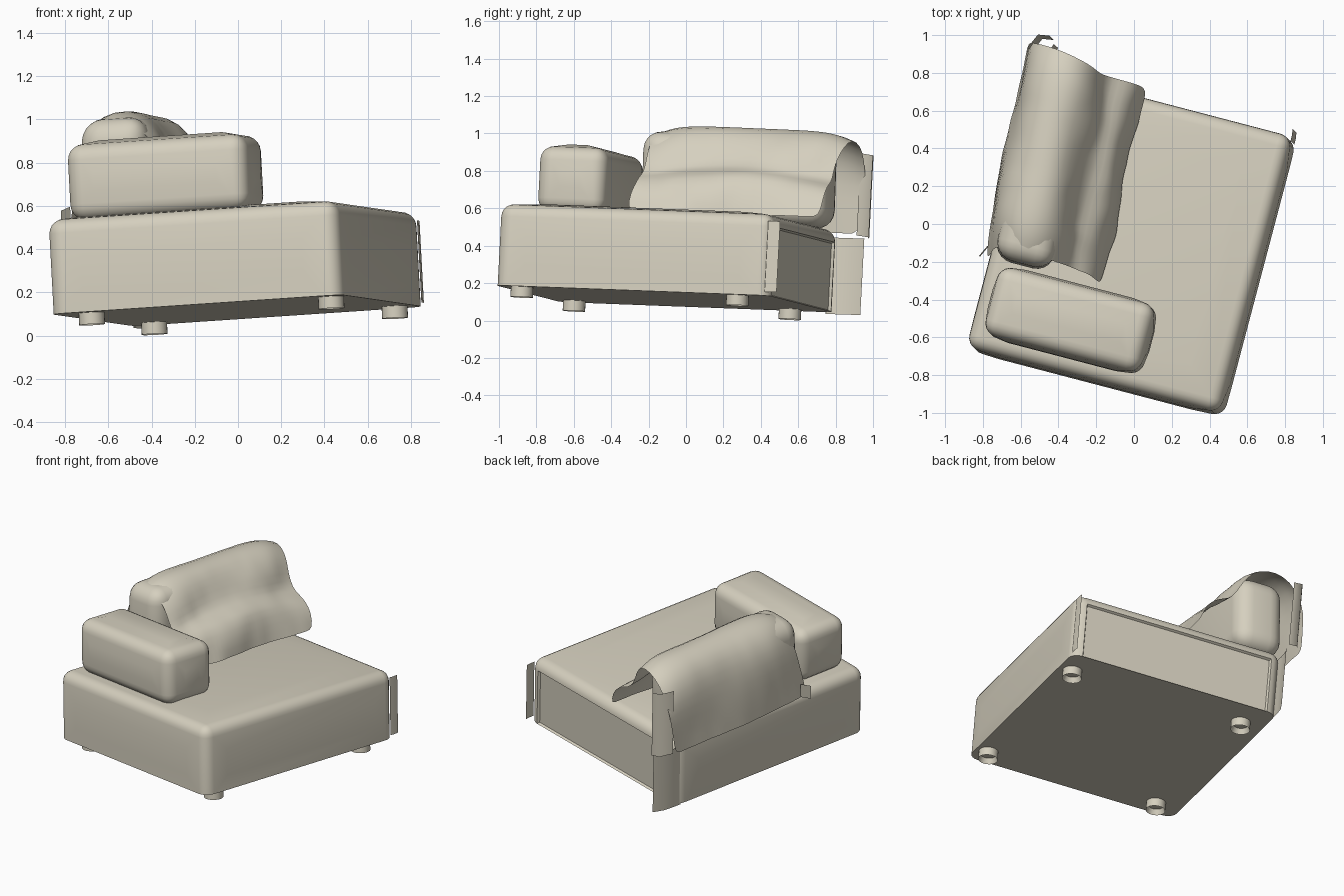
import bpy, bmesh, math, random
from mathutils import Vector, Matrix

if "Cube" in bpy.data.objects:
    bpy.data.objects.remove(bpy.data.objects["Cube"])

random.seed(3)
cloth = bpy.data.materials.new("beige fabric")
cloth.diffuse_color = (0.67, 0.63, 0.52, 1)
cloth.use_nodes = True
cloth.node_tree.nodes["Principled BSDF"].inputs["Base Color"].default_value = cloth.diffuse_color

# The whole seat is turned and slightly tilted: local u (width), v (depth), w (height)
U = Vector((0.967, -0.253, 0.065)).normalized()
V = Vector((0.253, 0.967, -0.037)).normalized()
W = U.cross(V).normalized()
V = W.cross(U)
FRAME = Matrix.Translation((-0.01, -0.10, 0.115)) @ Matrix((U, V, W)).transposed().to_4x4()


def finish(name, bm, angle=40, subdiv=0, keep_normals=False):
    if not keep_normals:
        bmesh.ops.recalc_face_normals(bm, faces=bm.faces[:])
    bm.transform(FRAME)
    me = bpy.data.meshes.new(name)
    bm.to_mesh(me)
    bm.free()
    ob = bpy.data.objects.new(name, me)
    bpy.context.collection.objects.link(ob)
    me.materials.append(cloth)
    if subdiv:
        m = ob.modifiers.new("smooth", 'SUBSURF')
        m.levels = m.render_levels = subdiv
    bpy.ops.object.select_all(action='DESELECT')
    bpy.context.view_layer.objects.active = ob
    ob.select_set(True)
    bpy.ops.object.shade_smooth_by_angle(angle=math.radians(angle))
    return ob


def soft_box(lo, hi, radius, flat_bottom=False, segments=5):
    bm = bmesh.new()
    bmesh.ops.create_cube(bm, size=1)
    lo, hi = Vector(lo), Vector(hi)
    for v in bm.verts:
        v.co = Vector([(lo[i] + hi[i]) / 2 + v.co[i] * (hi[i] - lo[i]) for i in range(3)])
    edges = [e for e in bm.edges
             if not (flat_bottom and all(v.co.z < lo.z + 1e-4 for v in e.verts))]
    bmesh.ops.bevel(bm, geom=edges, offset=radius, segments=segments,
                    profile=0.5, affect='EDGES')
    return bm


def big_face(bm, direction):
    d = Vector(direction)
    bm.normal_update()
    return max((f for f in bm.faces if f.normal.dot(d) > 0.95), key=lambda f: f.calc_area())


def puff(bm, direction, inset, amount):
    f = big_face(bm, direction)
    bmesh.ops.inset_region(bm, faces=[f], thickness=inset, use_even_offset=True)
    for v in f.verts:
        v.co += Vector(direction) * amount


def cushion_shift(co):
    """The back cushion sits a little skewed on the base."""
    t = (co[1] + 0.2) / 1.1
    return Vector((co[0] + 0.045 - 0.045 * t, co[1] - 0.04 - 0.025 * t, co[2]))


# Seat base: soft upper edges, sharp flat underside, recessed back panel
bm = soft_box((-0.685, -0.77, 0), (0.705, 0.745, 0.44), 0.068, True)
puff(bm, (0, 0, 1), 0.15, 0.015)
puff(bm, (0, -1, 0), 0.1, 0.008)
puff(bm, (1, 0, 0), 0.1, 0.008)
puff(bm, (-1, 0, 0), 0.1, 0.008)
puff(bm, (0, 1, 0), 0.008, -0.015)
finish("seat_base", bm)

# Four short hollow feet
for n, (x, y) in {"front_left": (-0.52, -0.65), "front_right": (0.625, -0.64),
                  "back_left": (-0.535, 0.54), "back_right": (0.615, 0.55)}.items():
    bm = bmesh.new()
    bmesh.ops.create_cone(bm, cap_ends=True, segments=24, radius1=0.06, radius2=0.06, depth=0.06,
                          matrix=Matrix.Translation((x, y, -0.025)))
    puff(bm, (0, 0, -1), 0.014, -0.035)
    finish(n + "_foot", bm)

# Front bolster used as an armrest, narrowing slightly at both ends
bm = soft_box((-0.60, -0.69, 0.43), (0.26, -0.315, 0.785), 0.075)
puff(bm, (0, 0, 1), 0.06, 0.015)
puff(bm, (1, 0, 0), 0.06, 0.012)
puff(bm, (-1, 0, 0), 0.06, 0.01)
puff(bm, (0, -1, 0), 0.06, 0.01)
puff(bm, (0, 1, 0), 0.06, 0.01)
finish("arm_bolster", bm)

# Back cushion core, leaning slightly, closing the ends of the cover
bm = soft_box((-0.70, -0.245, 0.44), (-0.385, 0.80, 0.918), 0.10)
for v in bm.verts:
    v.co.x += 0.07 * (v.co.z - 0.6)
    v.co = cushion_shift(v.co)
finish("back_cushion_core", bm)

# Draped cover over the back cushion: profile lofted along the depth
PROFILE = [(-0.775, 0.43), (-0.76, 0.55), (-0.745, 0.69), (-0.715, 0.82), (-0.65, 0.92),
           (-0.55, 0.965), (-0.45, 0.955), (-0.38, 0.89), (-0.335, 0.79), (-0.295, 0.70),
           (-0.24, 0.675), (-0.18, 0.645), (-0.135, 0.57), (-0.115, 0.475)]
ENDS = [0.90, 0.91, 0.93, 0.93, 0.93, 0.92, 0.90, 0.88, 0.86, 0.86, 0.86, 0.86, 0.86, 0.85]
STARTS = [-0.25, -0.23, -0.20, -0.19, -0.18, -0.18, -0.18, -0.19, -0.19, -0.19, -0.2, -0.2, -0.22, -0.23]
ROWS = 18
bm = bmesh.new()
grid = []
for j in range(ROWS + 1):
    t = j / ROWS
    row = []
    for i, (u, w) in enumerate(PROFILE):
        mid = math.sin(math.pi * t)
        wob = 0.006 * math.sin(9 * t + i * 0.9) + random.uniform(-0.004, 0.004)
        if i > 7:
            wob *= 2
        dw = 0.0
        if 7 < i < 12:
            dw = 0.05 * mid - 0.015          # fold rises towards the middle
        elif 2 < i <= 7:
            dw = -0.05 * (2 * t - 1) ** 6    # ends droop
        if i < 5:
            u += 0.035 * (1 - t) ** 12       # front end tucks in to the core
        y = STARTS[i] + t * (ENDS[i] - STARTS[i])
        row.append(bm.verts.new(cushion_shift((u + wob, y, w + dw))))
    grid.append(row)
for a, b in zip(grid, grid[1:]):
    for i in range(len(PROFILE) - 1):
        bm.faces.new((a[i], b[i], b[i + 1], a[i + 1]))
finish("back_cushion_cover", bm, 60, 1, True)


# Loose cloth flaps that continue the cover past its ends
def flap(name, path, w0, w1, sag=0.0):
    bm = bmesh.new()
    rows = [[bm.verts.new((u, v, w - sag * k / (len(path) - 1)))
             for k, (u, v) in enumerate(path)] for w in (w0, (w0 + w1) / 2, w1)]
    for a, b in zip(rows, rows[1:]):
        for k in range(len(path) - 1):
            bm.faces.new((a[k], a[k + 1], b[k + 1], b[k]))
    finish(name, bm, 60)


flap("back_left_flap", [(-0.675, 0.70), (-0.675, 0.76), (-0.67, 0.83), (-0.645, 0.90)], -0.01, 0.40)
flap("back_right_flap", [(0.70, 0.72), (0.70, 0.75), (0.695, 0.785)], 0.02, 0.40)
flap("cushion_end_flap", [(-0.745, 0.83), (-0.71, 0.91), (-0.65, 0.92)], 0.42, 0.86, 0.02)
flap("cushion_side_flap", [(-0.705, -0.23), (-0.735, -0.29)], 0.43, 0.52, 0.02)
